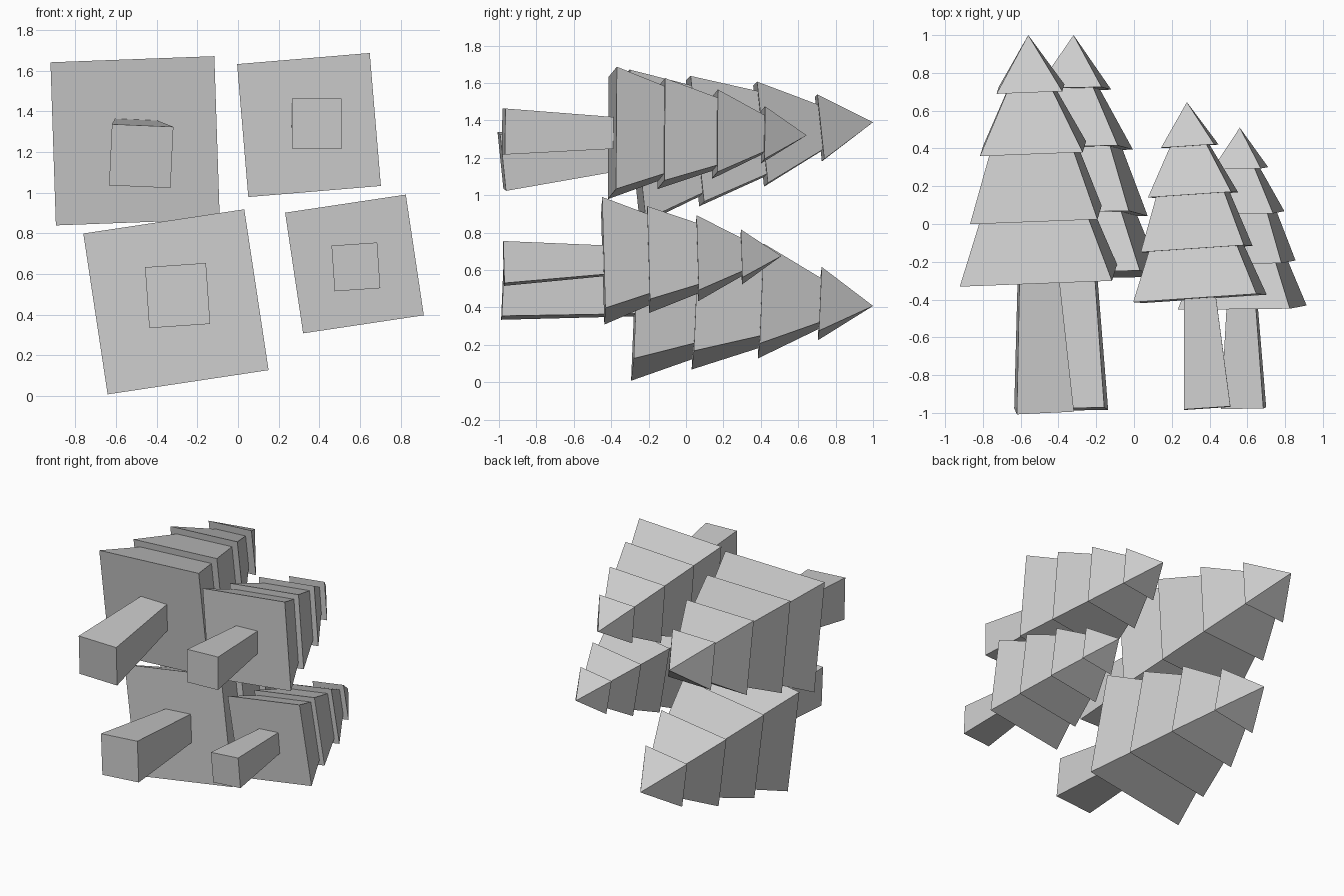
import bpy, bmesh, math
from mathutils import Vector, Matrix

cube = bpy.data.objects.get("Cube")
if cube:
    bpy.data.objects.remove(cube, do_unlink=True)

grey = bpy.data.materials.new("plain_grey")
grey.use_nodes = True
GREY = (0.6, 0.6, 0.6, 1)
grey.diffuse_color = GREY
grey.node_tree.nodes["Principled BSDF"].inputs["Base Color"].default_value = GREY


def square_frustum(name, low, high, w_low, w_high, frame, twist=0.0):
    """Tapered square block along the tree axis, widths measured on the side."""
    bm = bmesh.new()
    bmesh.ops.create_cone(
        bm, cap_ends=True, segments=4,
        radius1=w_low / math.sqrt(2), radius2=w_high / math.sqrt(2),
        depth=high - low,
        matrix=Matrix.Translation((0, 0, (low + high) / 2))
        @ Matrix.Rotation(math.radians(45 + twist), 4, "Z"))
    bmesh.ops.remove_doubles(bm, verts=bm.verts, dist=1e-5)
    mesh = bpy.data.meshes.new(name)
    bm.transform(frame)
    bmesh.ops.recalc_face_normals(bm, faces=bm.faces)
    bm.to_mesh(mesh)
    bm.free()
    mesh.materials.append(grey)
    obj = bpy.data.objects.new(name, mesh)
    bpy.context.collection.objects.link(obj)


# Crown tiers: start, end, width at start, width at end
TIERS = [(0.0, 0.325, 0.80, 0.57), (0.32, 0.675, 0.67, 0.44),
         (0.67, 0.99, 0.54, 0.235), (0.985, 1.27, 0.345, 0.0)]
TRUNK_FOOT, TREE_TIP = -0.71, 1.27


def tree(name, foot, tip, roll):
    """Tree lying from foot to tip, rolled about its own axis."""
    foot, tip = Vector(foot), Vector(tip)
    axis = (tip - foot).normalized()
    scale = (tip - foot).length / (TREE_TIP - TRUNK_FOOT)
    roll = math.radians(roll)
    side = Vector((math.cos(roll), 0, math.sin(roll)))
    side = (side - axis * side.dot(axis)).normalized()
    turn = Matrix((side, axis.cross(side), axis)).transposed().to_4x4()
    base = foot - axis * TRUNK_FOOT * scale
    frame = Matrix.Translation(base) @ turn @ Matrix.Scale(scale, 4)
    square_frustum(name + "_trunk", TRUNK_FOOT, 0.02, 0.30, 0.205, frame, 4.6)
    for i, (low, high, w_low, w_high) in enumerate(TIERS):
        square_frustum(f"{name}_tier_{i + 1}", low, high, w_low, w_high, frame)


# Two large trees and two smaller ones
tree("lower_right_tree", (-0.297, -0.98, 0.494), (-0.32, 1.0, 0.408), 8.6)
tree("upper_right_tree", (-0.476, -0.985, 1.18), (-0.56, 1.0, 1.39), 1.9)
tree("upper_left_tree", (0.388, -0.975, 1.34), (0.28, 0.645, 1.32), 4.8)
tree("lower_left_tree", (0.58, -0.975, 0.635), (0.56, 0.51, 0.675), 8.5)
